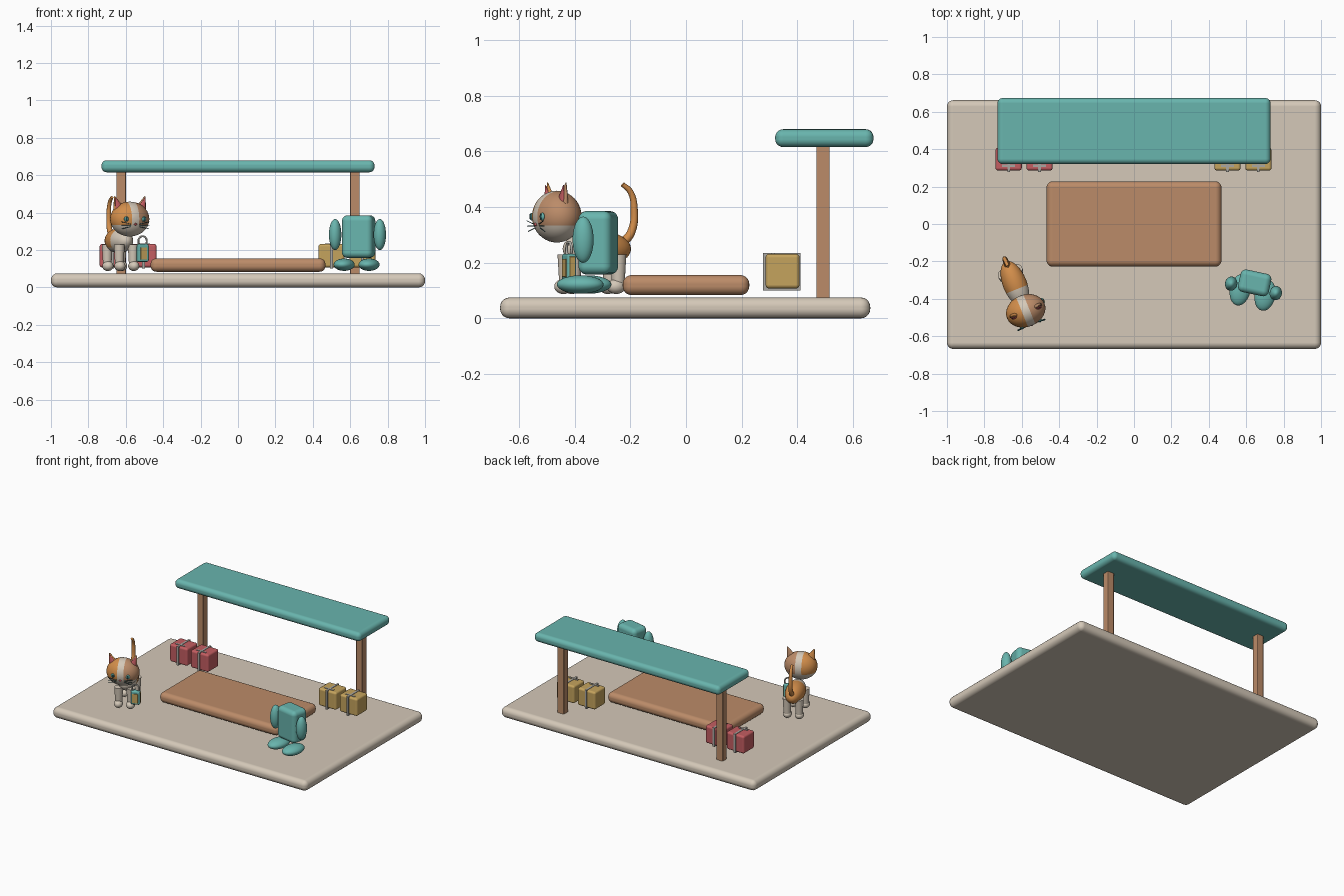
import bpy, bmesh, math
from mathutils import Matrix, Vector

cube = bpy.data.objects.get("Cube")
if cube:
    bpy.data.objects.remove(cube, do_unlink=True)


def material(name, r, g, b):
    m = bpy.data.materials.new(name)
    m.use_nodes = True
    m.diffuse_color = (r, g, b, 1)
    m.node_tree.nodes["Principled BSDF"].inputs["Base Color"].default_value = (r, g, b, 1)
    return m


CREAM = material("cream", 0.66, 0.58, 0.48)
WOOD = material("wood_brown", 0.50, 0.26, 0.14)
TEAL = material("teal", 0.14, 0.46, 0.42)
RED = material("rose_red", 0.55, 0.11, 0.12)
YELLOW = material("mustard", 0.56, 0.37, 0.11)
ORANGE = material("ginger", 0.65, 0.27, 0.07)
GREY = material("strap_grey", 0.40, 0.39, 0.36)
DARK = material("dark_teal", 0.02, 0.10, 0.11)
WORLD = Matrix.Identity(4)


def finish(name, bm, mats, frame=WORLD, smooth=True):
    mesh = bpy.data.meshes.new(name)
    bm.to_mesh(mesh)
    bm.free()
    obj = bpy.data.objects.new(name, mesh)
    bpy.context.collection.objects.link(obj)
    for m in mats:
        mesh.materials.append(m)
    for p in mesh.polygons:
        p.use_smooth = smooth
    obj.matrix_world = frame
    return obj


def box(name, mat, centre, size, bevel=0.0, frame=WORLD):
    bm = bmesh.new()
    bmesh.ops.create_cube(bm, size=1)
    bmesh.ops.scale(bm, vec=size, verts=bm.verts)
    obj = finish(name, bm, [mat], frame @ Matrix.Translation(centre), bevel > 0)
    if bevel:
        mod = obj.modifiers.new("rounded", "BEVEL")
        mod.width, mod.segments, mod.harden_normals = bevel, 5, True
    return obj


def ball(name, mats, centre, radii, frame=WORLD, cuts=(), rule=None):
    bm = bmesh.new()
    bmesh.ops.create_uvsphere(bm, u_segments=32, v_segments=20, radius=1)
    bmesh.ops.scale(bm, vec=radii, verts=bm.verts)
    for co, no in cuts:
        bmesh.ops.bisect_plane(bm, geom=bm.verts[:] + bm.edges[:] + bm.faces[:],
                               plane_co=co, plane_no=no)
    if rule:
        for f in bm.faces:
            f.material_index = rule(f.calc_center_median())
    return finish(name, bm, mats, frame @ Matrix.Translation(centre))


def cone(name, mat, centre, r1, r2, height, frame=WORLD, turn=WORLD, flat=1.0):
    bm = bmesh.new()
    bmesh.ops.create_cone(bm, cap_ends=True, segments=20, radius1=r1, radius2=r2, depth=height)
    bmesh.ops.scale(bm, vec=(1, flat, 1), verts=bm.verts)
    obj = finish(name, bm, [mat], frame @ Matrix.Translation(centre) @ turn)
    obj.data.set_sharp_from_angle(angle=math.radians(50))
    return obj


def tube(name, mat, points, radius, frame=WORLD, cyclic=False, taper=1.0):
    curve = bpy.data.curves.new(name, "CURVE")
    curve.dimensions = "3D"
    curve.bevel_depth, curve.bevel_resolution, curve.use_fill_caps = radius, 3, True
    sp = curve.splines.new("BEZIER")
    sp.bezier_points.add(len(points) - 1)
    sp.use_cyclic_u = cyclic
    for i, (bp, p) in enumerate(zip(sp.bezier_points, points)):
        bp.co = p
        bp.handle_left_type = bp.handle_right_type = "AUTO"
        bp.radius = 1 + (taper - 1) * i / (len(points) - 1)
    curve.materials.append(mat)
    obj = bpy.data.objects.new(name, curve)
    bpy.context.collection.objects.link(obj)
    obj.matrix_world = frame


def group(x, y, degrees):
    return Matrix.Translation((x, y, 0)) @ Matrix.Rotation(math.radians(degrees), 4, "Z")


# Ground slab, low platform and shelter
box("ground_slab", CREAM, (0, -0.003, 0.038), (2, 1.33, 0.075), 0.034)
box("platform", WOOD, (0, 0, 0.12), (0.935, 0.455, 0.072), 0.032)
box("shelter_roof", TEAL, (0, 0.497, 0.648), (1.46, 0.353, 0.064), 0.028)
for side, tag in ((-1, "right"), (1, "left")):
    box("post_" + tag, WOOD, (side * 0.625, 0.492, 0.345), (0.05, 0.048, 0.56), 0.004)

# Pairs of strapped suitcases
for mat, tag, spots in ((RED, "red", (-0.67, -0.505)), (YELLOW, "yellow", (0.5, 0.665))):
    for i, x in enumerate(spots):
        label = f"{tag}_case_{i + 1}"
        box(label, mat, (x, 0.347, 0.17), (0.14, 0.122, 0.125), 0.014)
        box(label + "_strap", GREY, (x, 0.344, 0.168), (0.014, 0.134, 0.134))
        box(label + "_handle", GREY, (x, 0.312, 0.232), (0.07, 0.012, 0.008))

# Backpack figure
pack = group(0.645, -0.315, -12)
box("backpack_body", TEAL, (0, 0, 0.272), (0.168, 0.122, 0.228), 0.03, pack)
for side, tag in ((-1, "right"), (1, "left")):
    ball("side_pouch_" + tag, [TEAL], (side * 0.122, -0.03, 0.283), (0.033, 0.038, 0.083), pack)
    ball("foot_" + tag, [TEAL], (side * 0.068, -0.052, 0.122), (0.055, 0.085, 0.033), pack)

# Cat body with cream chest and belly
cat = group(-0.635, -0.325, 22)
ball("cat_body", [ORANGE, CREAM], (0, 0.005, 0.25), (0.064, 0.13, 0.066), cat,
     (((0, -0.03, 0), (0, 1, 0)), ((0, 0, -0.035), (0, 0, 1))),
     lambda c: 1 if c.y < -0.03 or c.z < -0.035 else 0)
for side, tag in ((-1, "right"), (1, "left")):
    for y, end in ((-0.1, "front"), (0.072, "hind")):
        cone(f"{end}_leg_{tag}", CREAM, (side * 0.04, y, 0.17), 0.022, 0.029, 0.12, cat)
        ball(f"{end}_paw_{tag}", [CREAM], (side * 0.04, y - 0.008, 0.115), (0.029, 0.034, 0.027), cat)
tube("cat_tail", ORANGE, [(0, 0.1, 0.265), (0, 0.138, 0.31), (0, 0.15, 0.39),
                          (0, 0.135, 0.455), (0, 0.105, 0.482)], 0.017, cat, taper=0.5)

# Head with two coat colours, a cream blaze and a cream muzzle
head = cat @ Matrix.Translation((0, -0.15, 0.366))
RX, RY, RZ = 0.108, 0.086, 0.093
STRIPE, JAW = 0.021, -0.032


def coat(c):
    if c.z < JAW or abs(c.x) < STRIPE:
        return 2
    return 1 if c.x > 0 else 0


ball("cat_head", [ORANGE, WOOD, CREAM], (0, 0, 0), (RX, RY, RZ), head,
     (((STRIPE, 0, 0), (1, 0, 0)), ((-STRIPE, 0, 0), (1, 0, 0)), ((0, 0, JAW), (0, 0, 1))), coat)


def face(x, z):
    return Vector((x, -RY * math.sqrt(1 - (x / RX) ** 2 - (z / RZ) ** 2), z))


ball("nose", [RED], face(0, -0.028), (0.008, 0.006, 0.006), head)
for side, tag in ((-1, "right"), (1, "left")):
    # Ears lean outward with rosy linings
    lean = Matrix.Rotation(side * math.radians(20), 4, "Y")
    cone("ear_" + tag, ORANGE if side < 0 else WOOD, (side * 0.074, 0, 0.082),
         0.036, 0.003, 0.085, head, lean, 0.5)
    cone("ear_lining_" + tag, RED, (side * 0.074, -0.009, 0.08),
         0.026, 0.002, 0.07, head, lean, 0.5)
    # Eyes and whiskers
    ball("eye_" + tag, [TEAL], face(side * 0.05, 0.0), (0.013, 0.007, 0.014), head)
    ball("pupil_" + tag, [DARK], face(side * 0.05, 0.0) + Vector((0, -0.006, 0)),
         (0.005, 0.004, 0.011), head)
    for k in (-1, 0, 1):
        start = face(side * 0.025, -0.034 + k * 0.007)
        tube(f"whisker_{tag}_{k + 2}", DARK,
             [start, start + Vector((side * 0.055, -0.004, k * 0.012))], 0.0015, head)

# Small satchel hanging beside the cat
bag = cat @ Matrix.Translation((0.08, -0.135, 0))
box("satchel", TEAL, (0, 0, 0.185), (0.06, 0.034, 0.095), 0.008, bag)
box("satchel_front_panel", YELLOW, (0, -0.018, 0.182), (0.038, 0.006, 0.065), 0.002, bag)
box("satchel_side_panel", YELLOW, (0.03, 0, 0.185), (0.006, 0.022, 0.075), 0.002, bag)
ring = [(0.024 * math.cos(a), 0, 0.248 + 0.026 * math.sin(a))
        for a in (math.tau * i / 8 for i in range(8))]
tube("satchel_handle", GREY, ring, 0.005, bag, cyclic=True)
